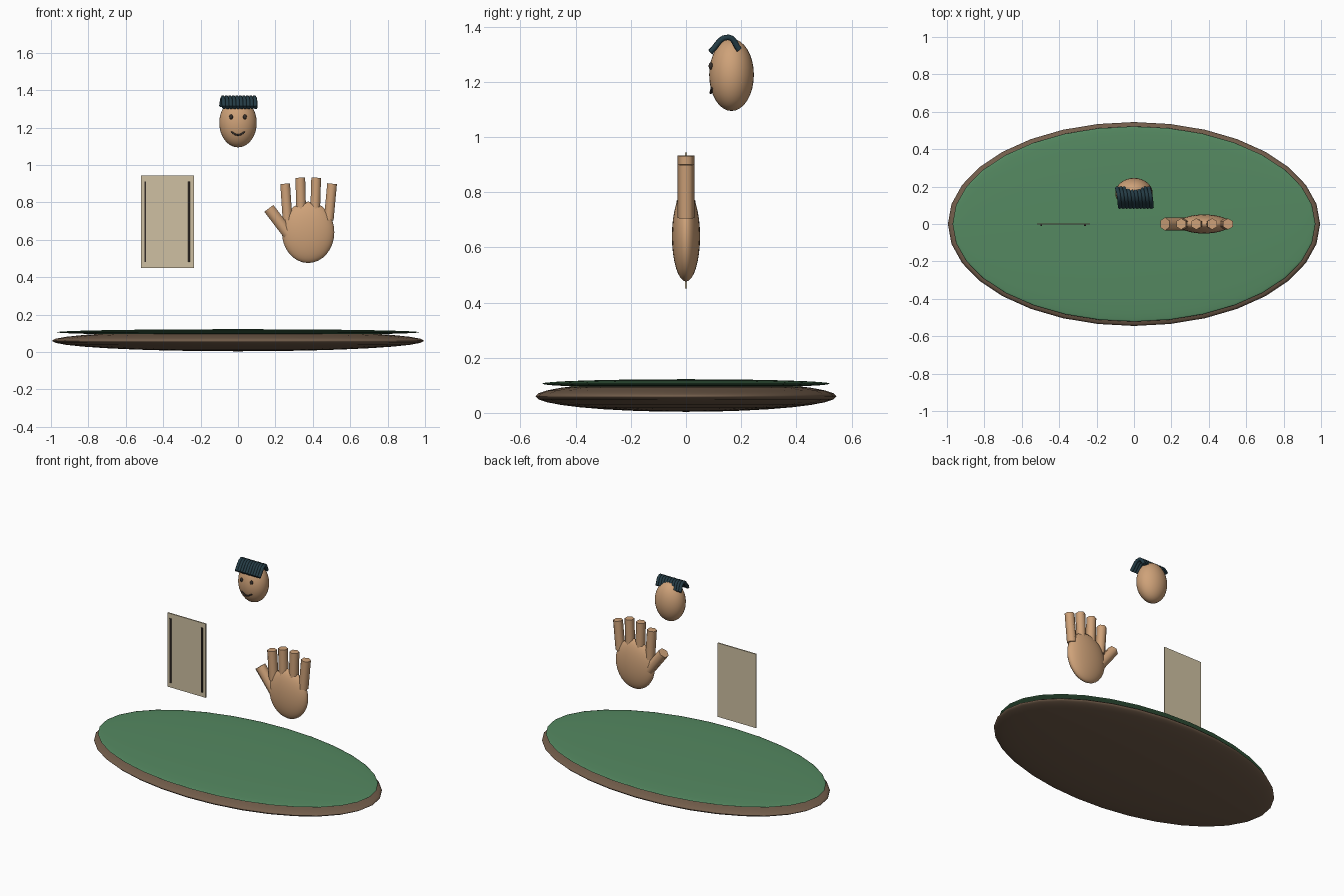
import bpy
from mathutils import Vector

if "Cube" in bpy.data.objects:
    bpy.data.objects.remove(bpy.data.objects["Cube"])


def material(name, rgb):
    m = bpy.data.materials.new(name)
    m.diffuse_color = (*rgb, 1)
    m.use_nodes = True
    m.node_tree.nodes["Principled BSDF"].inputs["Base Color"].default_value = m.diffuse_color
    return m


SKIN = material("skin", (0.62, 0.36, 0.19))
FELT = material("green_felt", (0.09, 0.25, 0.12))
WOOD = material("brown_wood", (0.17, 0.11, 0.07))
HAIR = material("dark_hair", (0.018, 0.045, 0.06))
CARD = material("cream_card", (0.62, 0.53, 0.36))
INK = material("dark_ink", (0.04, 0.03, 0.025))


def ellipsoid(name, loc, radii, mat, segments=32, rings=16):
    bpy.ops.mesh.primitive_uv_sphere_add(segments=segments, ring_count=rings, location=loc)
    ob = bpy.context.object
    ob.name = name
    ob.scale = radii
    ob.data.materials.append(mat)
    bpy.ops.object.shade_smooth()
    return ob


def rod(name, start, end, radius, mat, sides=6):
    """Flat-ended prism between two points, a corner facing +y and -y."""
    a, b = Vector(start), Vector(end)
    bpy.ops.mesh.primitive_cylinder_add(vertices=sides, radius=radius,
                                        depth=(b - a).length, location=(a + b) / 2)
    ob = bpy.context.object
    ob.name = name
    ob.rotation_euler = Vector((0, 0, 1)).rotation_difference(b - a).to_euler()
    ob.data.materials.append(mat)
    bpy.ops.object.shade_smooth_by_angle(angle=1.2)
    return ob


def strand(name, points, radius, mat):
    """Round tube through smooth control points."""
    cu = bpy.data.curves.new(name, 'CURVE')
    cu.dimensions = '3D'
    cu.bevel_depth = radius
    cu.bevel_resolution = 1
    cu.resolution_u = 5
    cu.use_fill_caps = True
    sp = cu.splines.new('BEZIER')
    sp.bezier_points.add(len(points) - 1)
    for bp, p in zip(sp.bezier_points, points):
        bp.co = p
        bp.handle_left_type = bp.handle_right_type = 'AUTO'
    cu.materials.append(mat)
    ob = bpy.data.objects.new(name, cu)
    bpy.context.collection.objects.link(ob)
    return ob


# Table
ellipsoid("table_base", (0, 0, 0.06), (0.995, 0.545, 0.056), WOOD)
ellipsoid("table_felt", (0, 0, 0.106), (0.97, 0.522, 0.016), FELT)

# Head and face
ellipsoid("head", (0, 0.165, 1.225), (0.1, 0.081, 0.131), SKIN)
for side, x in (("left", -0.037), ("right", 0.037)):
    ellipsoid("eye_" + side, (x, 0.09, 1.257), (0.01, 0.008, 0.013), INK, 16, 8)
strand("smile", [(-0.037, 0.094, 1.177), (0, 0.09, 1.16), (0.037, 0.094, 1.177)], 0.005, INK)

# Hair: a row of bent strands over the crown
for i in range(10):
    x = -0.081 + i * 0.0187
    strand(f"hair_strand_{i + 1}",
           [(x + 0.007, 0.088, 1.307), (x, 0.153, 1.361), (x - 0.009, 0.193, 1.316)],
           0.0115, HAIR)

# Hand
ellipsoid("palm", (0.375, 0, 0.64), (0.14, 0.051, 0.164), SKIN)
fingers = [("index", 0.265, 0.252, 0.90), ("middle", 0.339, 0.333, 0.932),
           ("ring", 0.411, 0.418, 0.932), ("little", 0.485, 0.503, 0.90)]
for name, x0, x1, top in fingers:
    rod(name + "_finger", (x0, 0, 0.706), (x1, 0, top), 0.03, SKIN)
rod("thumb", (0.27, 0, 0.63), (0.165, 0, 0.768), 0.035, SKIN)

# Card with two printed side lines
bpy.ops.mesh.primitive_cube_add(size=1, location=(-0.378, 0, 0.697))
card = bpy.context.object
card.name = "card"
card.scale = (0.283, 0.008, 0.494)
card.data.materials.append(CARD)
for side, x in (("left", -0.496), ("right", -0.262)):
    rod("card_line_" + side, (x, -0.006, 0.482), (x, -0.006, 0.912), 0.006, INK)
